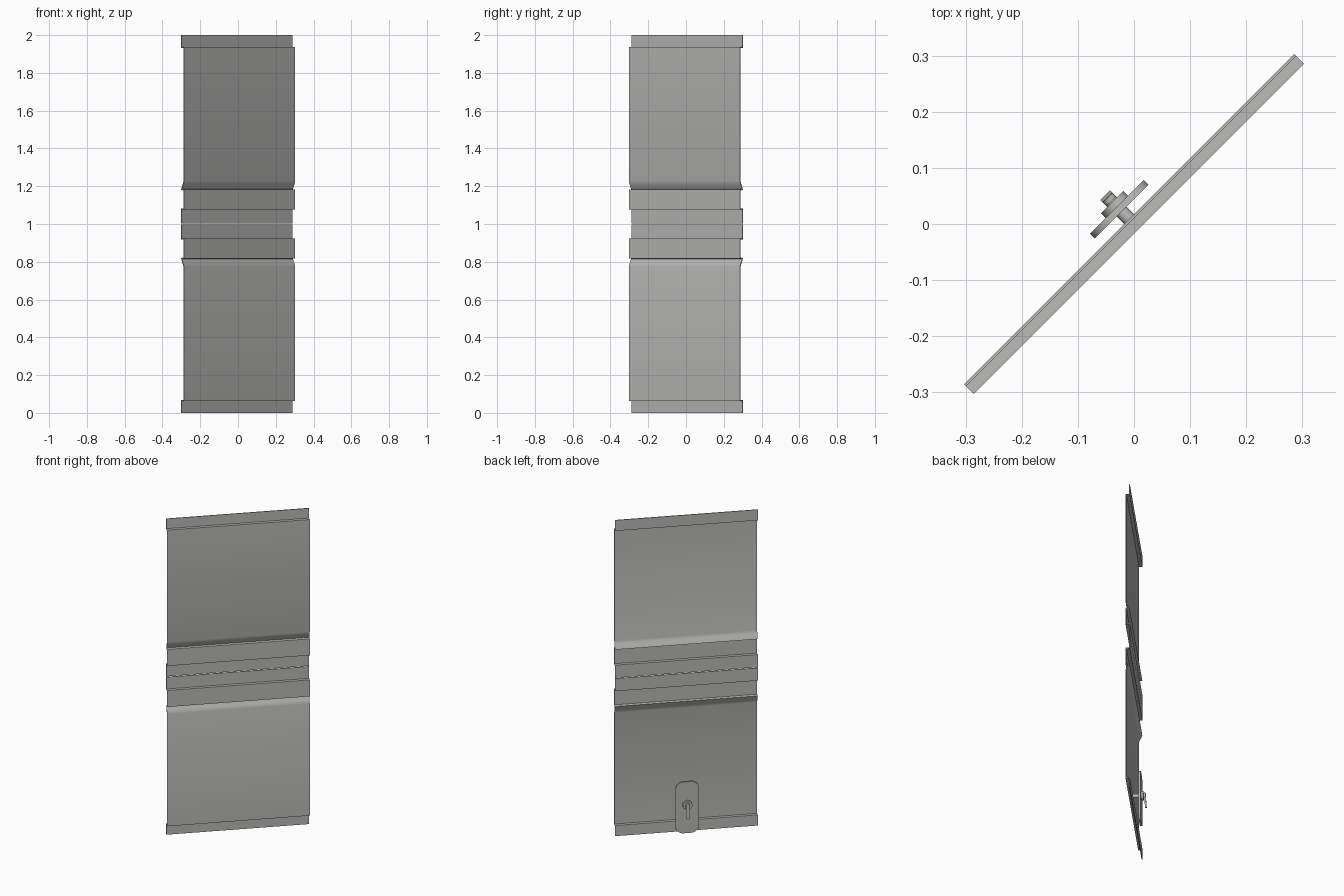
import bpy, bmesh, math
from mathutils import Matrix

if "Cube" in bpy.data.objects:
    bpy.data.objects.remove(bpy.data.objects["Cube"], do_unlink=True)

steel = bpy.data.materials.new("grey_steel")
steel.use_nodes = True
GREY = (0.5, 0.5, 0.49, 1)
steel.diffuse_color = GREY
steel.node_tree.nodes["Principled BSDF"].inputs["Base Color"].default_value = GREY

TURN = Matrix.Rotation(math.radians(45), 4, "Z")   # panel stands diagonally
HALF = 0.416          # half width of the panel
SHEET = 0.005         # sheet thickness
FRONT, BACK = -0.01, 0.01


def finish(name, bm, modifiers=()):
    """Turn a bmesh into a finished, diagonal, smooth-by-angle object."""
    bmesh.ops.recalc_face_normals(bm, faces=bm.faces)
    mesh = bpy.data.meshes.new(name)
    bm.to_mesh(mesh)
    bm.free()
    mesh.materials.append(steel)
    obj = bpy.data.objects.new(name, mesh)
    bpy.context.collection.objects.link(obj)
    bpy.ops.object.select_all(action="DESELECT")
    obj.select_set(True)
    bpy.context.view_layer.objects.active = obj
    for kind, settings in modifiers:
        mod = obj.modifiers.new(kind.title(), kind)
        for key, value in settings.items():
            setattr(mod, key, value)
        bpy.ops.object.modifier_apply(modifier=mod.name)
    bpy.ops.object.shade_smooth_by_angle(angle=math.radians(30))
    obj.matrix_world = TURN
    return obj


def folded_sheet(name, profile):
    """Sweep a depth/height profile across the width and give it thickness."""
    bm = bmesh.new()
    rows = [[bm.verts.new((x, d, z)) for x in (-HALF, HALF)] for d, z in profile]
    for low, high in zip(rows, rows[1:]):
        bm.faces.new((low[0], low[1], high[1], high[0]))
    finish(name, bm, [("SOLIDIFY", dict(thickness=SHEET, offset=0, use_even_offset=True))])


def cylinder(name, radius, d0, d1, z):
    """Round part whose axis points out of the back."""
    bm = bmesh.new()
    place = Matrix.Translation((0, (d0 + d1) / 2, z)) @ Matrix.Rotation(math.pi / 2, 4, "X")
    bmesh.ops.create_cone(bm, cap_ends=True, segments=32, radius1=radius, radius2=radius,
                          depth=d1 - d0, matrix=place)
    finish(name, bm)


def rounded_plate(name, half_width, height, radius, thickness, place):
    """Upright plate with rounded corners, its base at the origin of place."""
    bm = bmesh.new()
    ring = []
    corners = [(1, 1, 0), (-1, 1, 90), (-1, -1, 180), (1, -1, 270)]
    for sx, sz, start in corners:
        cx = sx * (half_width - radius)
        cz = height / 2 + sz * (height / 2 - radius)
        for i in range(9):
            a = math.radians(start + 90 * i / 8)
            ring.append(bm.verts.new((cx + radius * math.cos(a), 0, cz + radius * math.sin(a))))
    face = bm.faces.new(ring)
    out = bmesh.ops.extrude_face_region(bm, geom=[face])["geom"]
    moved = [v for v in out if isinstance(v, bmesh.types.BMVert)]
    bmesh.ops.translate(bm, verts=moved, vec=(0, thickness, 0))
    bmesh.ops.transform(bm, matrix=place, verts=bm.verts)
    finish(name, bm)


# Two mirrored folded panels: rail, raised band, groove, broad field, rail
profile = [(BACK, 1.002), (BACK, 1.08), (FRONT, 1.08), (FRONT, 1.18),
           (BACK - 0.002, 1.182), (BACK - 0.009, 1.2), (FRONT + 0.004, 1.212),
           (FRONT, 1.228), (FRONT, 1.935), (BACK, 1.935), (BACK, 2)]
folded_sheet("upper_panel", profile)
folded_sheet("lower_panel", [(d, 2 - z) for d, z in profile])

# Lock on the back: plate, spindle, rose and hanging lever
rounded_plate("lock_plate", 0.068, 0.325, 0.045, 0.012, Matrix.Translation((0, 0.031, 0)))
LOCK_Z = 0.18
cylinder("lock_spindle", 0.012, -0.008, 0.068, LOCK_Z)
cylinder("lock_rose", 0.028, 0.043, 0.055, LOCK_Z)
lever_place = Matrix.Translation((0, 0.064, 0.1)) @ Matrix.Rotation(math.radians(4), 4, "X")
rounded_plate("lock_lever", 0.012, 0.098, 0.011, 0.009, lever_place)
